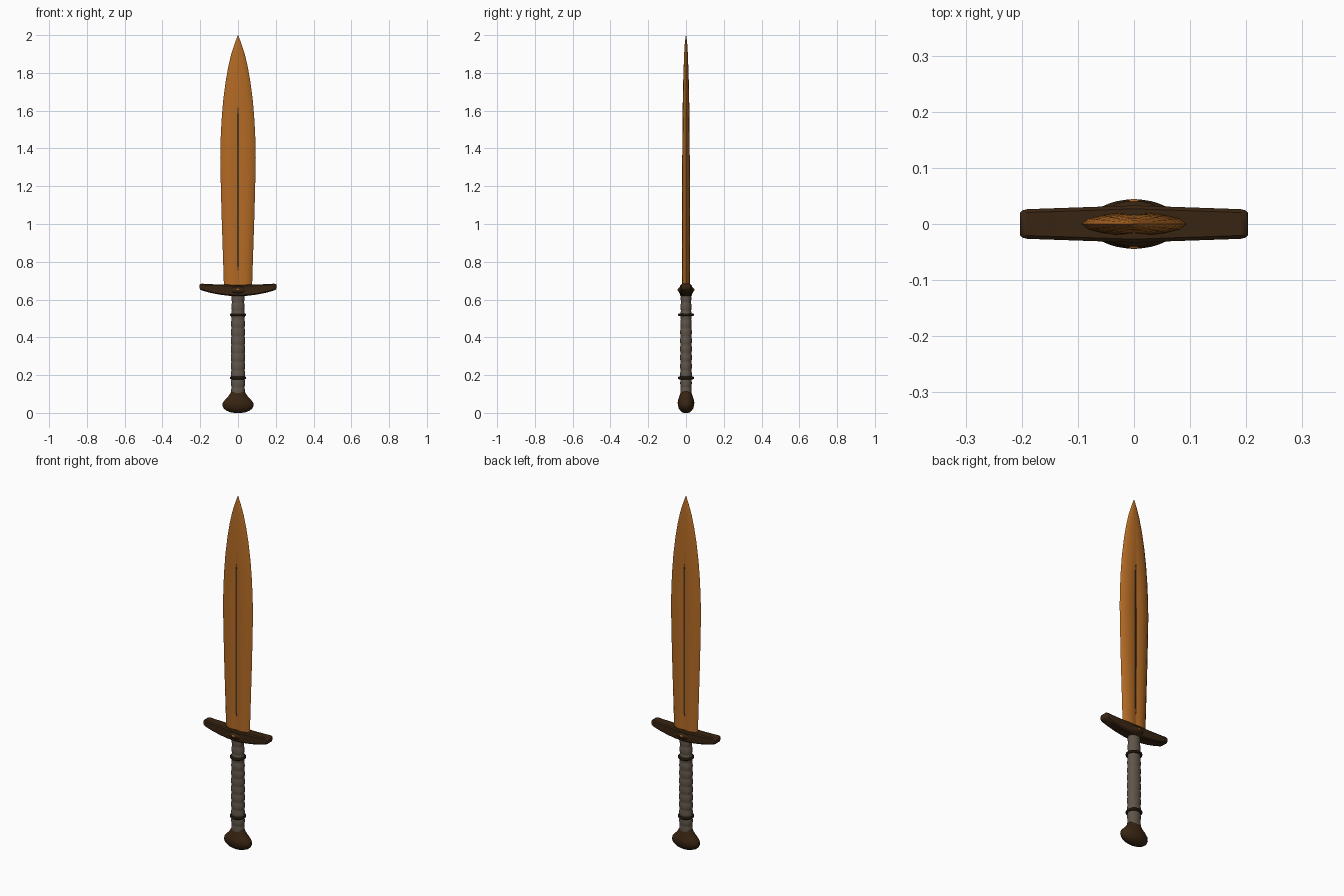
import bpy, bmesh, math

if "Cube" in bpy.data.objects:
    bpy.data.objects.remove(bpy.data.objects["Cube"])


def material(name, rgb):
    m = bpy.data.materials.new(name)
    m.diffuse_color = (*rgb, 1)
    m.use_nodes = True
    m.node_tree.nodes["Principled BSDF"].inputs["Base Color"].default_value = m.diffuse_color
    return m


BRONZE = material("bronze", (0.45, 0.145, 0.018))
DARK_BRONZE = material("dark bronze", (0.04, 0.018, 0.006))
LEATHER = material("grey leather", (0.115, 0.092, 0.068))
BLACK = material("blackened bronze", (0.014, 0.008, 0.004))
GROOVE = material("groove brown", (0.07, 0.035, 0.015))


def loft(name, rings, mat, smooth=35):
    """Skin a list of equal-length closed rings and cap both ends."""
    bm = bmesh.new()
    loops = [[bm.verts.new(p) for p in r] for r in rings]
    n = len(loops[0])
    for a, b in zip(loops, loops[1:]):
        for i in range(n):
            j = (i + 1) % n
            bm.faces.new((a[i], a[j], b[j], b[i]))
    bm.faces.new(loops[0][::-1])
    bm.faces.new(loops[-1])
    bmesh.ops.recalc_face_normals(bm, faces=bm.faces)
    me = bpy.data.meshes.new(name)
    bm.to_mesh(me)
    bm.free()
    me.materials.append(mat)
    ob = bpy.data.objects.new(name, me)
    bpy.context.collection.objects.link(ob)
    finish(ob, smooth)
    return ob


def finish(ob, angle):
    bpy.ops.object.select_all(action='DESELECT')
    ob.select_set(True)
    bpy.context.view_layer.objects.active = ob
    bpy.ops.object.shade_smooth_by_angle(angle=math.radians(angle))


def ellipse(rx, ry, z, n=32):
    return [(rx * math.cos(2 * math.pi * i / n), ry * math.sin(2 * math.pi * i / n), z)
            for i in range(n)]


# Blade: leaf-shaped outline (z, half width, half thickness), shallow fuller
outline = [(0.65, .074, .020), (0.75, .077, .020), (0.9, .082, .020), (1.05, .087, .020),
           (1.2, .091, .020), (1.35, .094, .020), (1.45, .092, .019), (1.55, .087, .018),
           (1.65, .079, .0165), (1.75, .066, .0145), (1.83, .052, .012),
           (1.9, .036, .0095), (1.96, .016, .006), (2.0, .0008, .0008)]


def blade_ring(z, w, t):
    dip = 0.72 if z < 1.6 else 1.0
    half = [(1, 0), (.86, .5), (.6, .82), (.3, 1), (.08, dip + .04), (0, dip)]
    front = half + [(-x, y) for x, y in half[-2::-1]]
    back = [(x, -y) for x, y in front[-2:0:-1]]
    return [(x * w, y * t, z) for x, y in front + back]


loft("blade", [blade_ring(*o) for o in outline], BRONZE, 30)

# Dark central groove lines on both faces
for side, tag in ((-1, "front"), (1, "back")):
    rings = []
    for z, w in ((0.75, .001), (0.78, .0045), (1.2, .005), (1.58, .0045), (1.62, .001)):
        y0 = .011
        y1 = .0158 if z < 1.6 else .0178
        rings.append([(-w, side * y0, z), (w, side * y0, z),
                      (w, side * y1, z), (-w, side * y1, z)])
    loft(tag + "_groove", rings, GROOVE)

# Cross guard: flat top with slightly raised ends and a curved underside
rings = []
for x in (-.203, -.199, -.19, -.15, -.1, -.05, 0, .05, .1, .15, .19, .199, .203):
    a = abs(x) / .203
    top = .678 + .007 * a * a
    low = .618 + .034 * a ** 2
    hy = .033 - .007 * a
    if a > .95:
        s = .006 if a > .99 else .002
        top, low, hy = top - s, low + s, hy - s
    c = .006
    rings.append([(x, -hy, low + c), (x, -hy + c, low), (x, hy - c, low), (x, hy, low + c),
                  (x, hy, top - c), (x, hy - c, top), (x, -hy + c, top), (x, -hy, top - c)])
loft("cross_guard", rings, DARK_BRONZE, 40)


def ball(name, loc, size, mat):
    bpy.ops.mesh.primitive_uv_sphere_add(segments=24, ring_count=12, location=loc)
    ob = bpy.context.object
    ob.name = name
    ob.scale = size
    ob.data.materials.append(mat)
    finish(ob, 60)


# Boss at the guard centre with a bronze stud on each face
ball("guard_boss", (0, 0, .65), (.06, .042, .028), DARK_BRONZE)
for side, tag in ((-1, "front"), (1, "back")):
    ball(tag + "_stud", (0, side * .040, .652), (.009, .005, .006), BRONZE)

# Leather-wrapped grip with rounded wraps
rings = []
steps, wraps = 96, 12
for i in range(steps + 1):
    u = i / steps
    z = .09 + .54 * u
    swell = .033 + .003 * math.sin(math.pi * u) + .0025 * (1 - u)
    r = swell + .003 * abs(math.sin(math.pi * wraps * u)) - .002
    rings.append(ellipse(r, r * .82, z))
loft("grip", rings, LEATHER, 60)

# Grip rings
for z, tag in ((.185, "lower"), (.52, "upper")):
    bpy.ops.mesh.primitive_torus_add(major_radius=.035, minor_radius=.0075, location=(0, 0, z),
                                     major_segments=32, minor_segments=10)
    ob = bpy.context.object
    ob.name = tag + "_grip_ring"
    ob.data.materials.append(BLACK)
    finish(ob, 60)

# Pommel: wide flattened bulb with a flared neck
profile = [(0.0, .02, .012), (.004, .042, .022), (.012, .062, .031), (.025, .077, .039),
           (.04, .083, .043), (.055, .080, .044), (.07, .068, .041), (.085, .053, .036),
           (.1, .043, .031), (.112, .037, .028), (.116, .030, .024)]
loft("pommel", [ellipse(rx, ry, z) for z, rx, ry in profile], DARK_BRONZE, 50)
